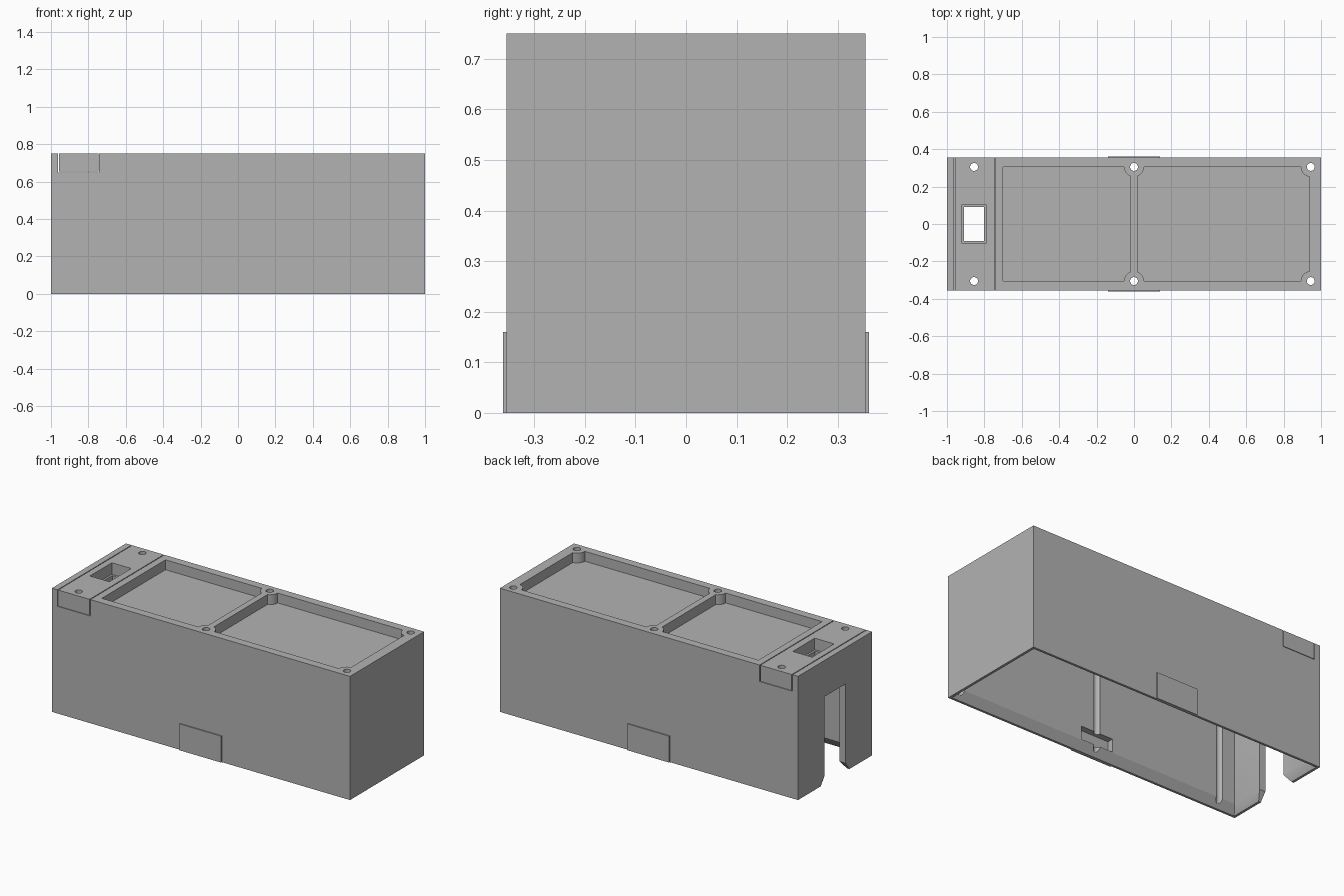
import bpy
import bmesh
from mathutils import Matrix

cube = bpy.data.objects.get("Cube")
if cube:
    bpy.data.objects.remove(cube, do_unlink=True)

grey = bpy.data.materials.new("plain grey")
grey.use_nodes = True
COLOUR = (0.45, 0.45, 0.45, 1)
grey.diffuse_color = COLOUR
grey.node_tree.nodes["Principled BSDF"].inputs["Base Color"].default_value = COLOUR


def make(name, bm):
    bmesh.ops.recalc_face_normals(bm, faces=bm.faces)
    mesh = bpy.data.meshes.new(name)
    bm.to_mesh(mesh)
    bm.free()
    mesh.materials.append(grey)
    ob = bpy.data.objects.new(name, mesh)
    bpy.context.collection.objects.link(ob)
    return ob


def prism(name, loop_a, loop_b):
    """Solid between two matching loops of points."""
    bm = bmesh.new()
    a = [bm.verts.new(p) for p in loop_a]
    b = [bm.verts.new(p) for p in loop_b]
    bm.faces.new(a)
    bm.faces.new(b)
    for i in range(len(a)):
        j = (i + 1) % len(a)
        bm.faces.new((a[i], a[j], b[j], b[i]))
    return make(name, bm)


def rect(x0, x1, y0, y1, z):
    return [(x0, y0, z), (x1, y0, z), (x1, y1, z), (x0, y1, z)]


def box(name, x0, x1, y0, y1, z0, z1):
    return prism(name, rect(x0, x1, y0, y1, z0), rect(x0, x1, y0, y1, z1))


def cylinder(name, x, y, r, z0, z1, sides=32):
    bm = bmesh.new()
    bmesh.ops.create_cone(bm, cap_ends=True, segments=sides, radius1=r, radius2=r,
                          depth=z1 - z0, matrix=Matrix.Translation((x, y, (z0 + z1) / 2)))
    return make(name, bm)


def boolean(target, tool, operation="DIFFERENCE"):
    """Apply a boolean to the target and remove the tool."""
    tool.hide_render = True
    mod = target.modifiers.new("boolean", "BOOLEAN")
    mod.solver = "EXACT"
    mod.operation = operation
    mod.object = tool
    graph = bpy.context.evaluated_depsgraph_get()
    mesh = bpy.data.meshes.new_from_object(target.evaluated_get(graph))
    target.modifiers.clear()
    target.data = mesh
    bpy.data.objects.remove(tool, do_unlink=True)


W, H = 0.355, 0.75        # half width and height of the case
IN = 0.307                # half width of the cavity
HOLE_X = (-0.855, 0, 0.945)
HOLE_Y = 0.305

# Case shell with raised side plates near the bottom edge
case = box("case", -1, 1, -W, W, 0, H)
boolean(case, box("side_plates", -0.14, 0.14, -0.362, 0.362, 0, 0.16), "UNION")

# Hollow underside: straight cavity, flared rim, room below the cover
boolean(case, box("cavity", -0.96, 0.94, -IN, IN, -0.1, 0.64))
boolean(case, prism("rim_flare", rect(-0.985, 0.985, -0.341, 0.341, -0.0005),
                    rect(-0.959, 0.939, -0.306, 0.306, 0.052)))
boolean(case, box("cover_opening", -0.95, -0.76, -0.3, 0.3, 0.6, 0.7))

# Notch that receives the end cover
boolean(case, box("cover_notch", -0.963, -0.742, -1, 1, 0.65, 1))

# Two shallow top pockets, with round bosses left around the screw holes
for x0, x1 in ((-0.7, -0.02), (0.018, 0.937)):
    pocket = box("pocket", x0, x1, -HOLE_Y, HOLE_Y, 0.69, 0.85)
    for x in HOLE_X[1:]:
        for y in (-HOLE_Y, HOLE_Y):
            boolean(pocket, cylinder("boss", x, y, 0.053, 0.6, 0.9))
    boolean(case, pocket)

# Cable slot in the end wall, widened at the bottom
half = [(0.137, -0.05), (0.137, 0), (0.1, 0.05), (0.1, 0.53)]
outline = half + [(-y, z) for y, z in reversed(half)]
boolean(case, prism("cable_slot", [(-1.1, y, z) for y, z in outline],
                    [(-0.9, y, z) for y, z in outline]))

# Latch recesses behind the side plates
for side in (-1, 1):
    y0, y1 = sorted((side * 0.25, side * 0.345))
    boolean(case, box("latch_recess", -0.108, 0.108, y0, y1, 0.055, 0.135))

# End cover with a stepped window
cover = box("end_cover", -0.958, -0.747, -W, W, 0.653, H)
boolean(cover, box("window_hole", -0.908, -0.802, -0.092, 0.092, 0.5, 1))
boolean(cover, box("window_step", -0.92, -0.79, -0.105, 0.105, 0.68, 1))

# Screw holes through the full height
for x in HOLE_X:
    for y in (-HOLE_Y, HOLE_Y):
        for part in ((case, cover) if x < -0.5 else (case,)):
            boolean(part, cylinder("screw_hole", x, y, 0.021, -0.1, 0.9))

# Smooth round holes, sharp edges elsewhere
bpy.ops.object.select_all(action="DESELECT")
for ob in (case, cover):
    ob.select_set(True)
    bpy.context.view_layer.objects.active = ob
bpy.ops.object.shade_smooth_by_angle(angle=0.5)
